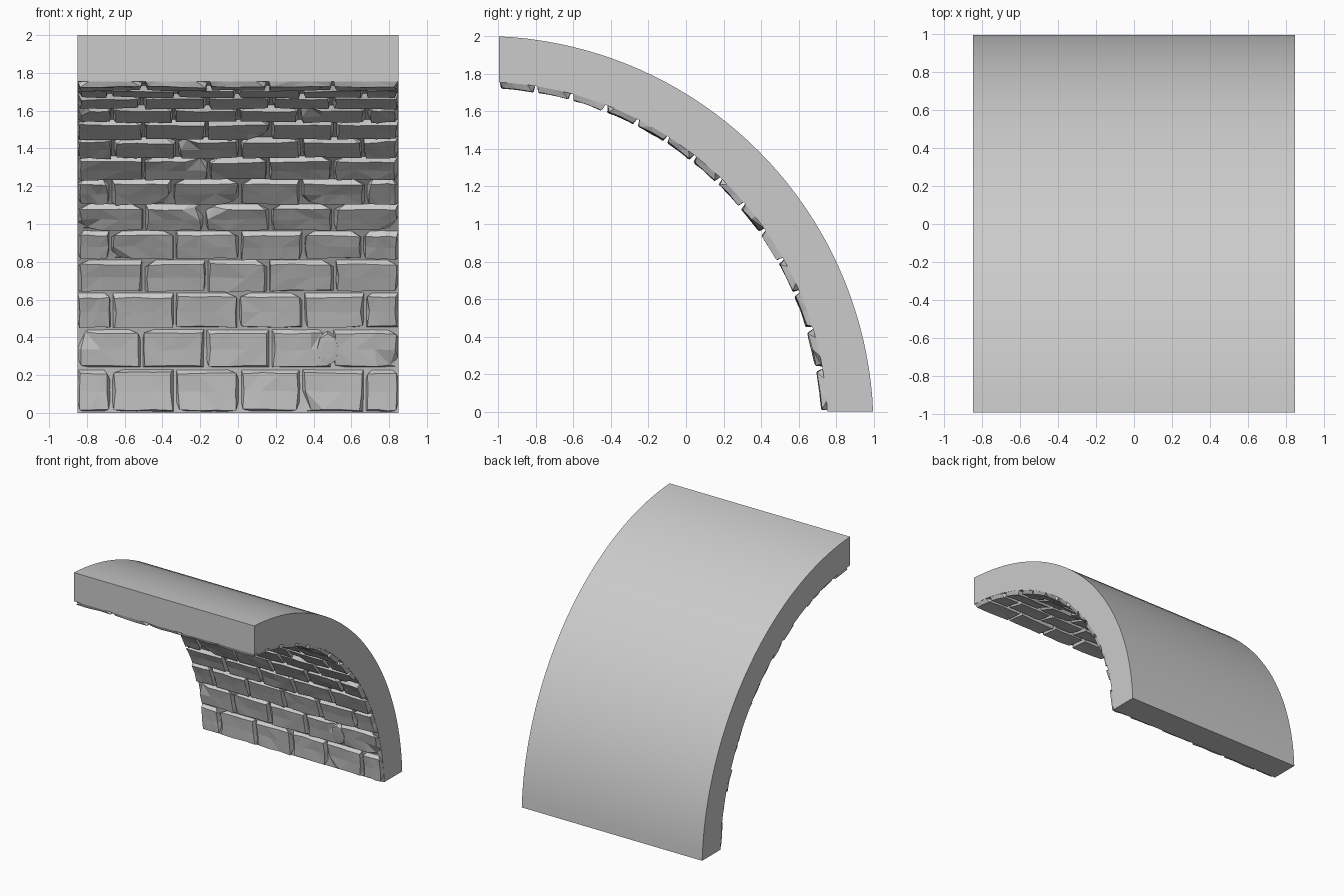
import bpy, bmesh, math, random

if "Cube" in bpy.data.objects:
    bpy.data.objects.remove(bpy.data.objects["Cube"])

random.seed(11)
CY, CZ = -1.093, -0.09           # centre of the arc
FRONT, HALF = -0.995, 0.85       # flat front end, half width
R_OUT, R_GROOVE, R_BRICK = 2.092, 1.848, 1.818

stone = bpy.data.materials.new("grey stone")
stone.diffuse_color = (0.6, 0.6, 0.6, 1)
stone.use_nodes = True
stone.node_tree.nodes["Principled BSDF"].inputs["Base Color"].default_value = stone.diffuse_color


def arc_point(x, a, r):
    """Point on the vault, trimmed to the flat front and bottom ends."""
    lo = math.asin(-CZ / r)
    hi = math.acos((FRONT - CY) / r)
    a = min(max(a, lo), hi)
    return (x, CY + r * math.cos(a), CZ + r * math.sin(a))


def finish(name, bm):
    bmesh.ops.recalc_face_normals(bm, faces=bm.faces)
    mesh = bpy.data.meshes.new(name)
    bm.to_mesh(mesh)
    bm.free()
    mesh.materials.append(stone)
    ob = bpy.data.objects.new(name, mesh)
    bpy.context.collection.objects.link(ob)
    return ob


# Curved wall slab: one ring of four corners per arc step
bm = bmesh.new()
STEPS = 40
rings = []
for i in range(STEPS + 1):
    t = i / STEPS
    ring = []
    for x, r in ((-HALF, R_OUT), (HALF, R_OUT), (HALF, R_GROOVE), (-HALF, R_GROOVE)):
        lo, hi = math.asin(-CZ / r), math.acos((FRONT - CY) / r)
        ring.append(bm.verts.new(arc_point(x, lo + t * (hi - lo), r)))
    rings.append(ring)
for a, b in zip(rings, rings[1:]):
    for k in range(4):
        bm.faces.new((a[k], a[(k + 1) % 4], b[(k + 1) % 4], b[k]))
bm.faces.new(rings[0])
bm.faces.new(rings[-1])
slab = finish("vault_slab", bm)
bpy.context.view_layer.objects.active = slab
slab.select_set(True)
bpy.ops.object.shade_smooth_by_angle(angle=math.radians(30))


def add_brick(bm, x0, x1, a0, a1):
    """Rough hewn brick: base rim in the groove, jittered raised face."""
    nu, nv = 5, 4
    j = lambda s: random.uniform(-s, s)
    tilt_u, tilt_v = j(0.007), j(0.005)
    chip = random.choice([(1, 1), (1, nv - 1), (nu - 1, 1), (nu - 1, nv - 1)] + [None] * 7)
    left, right = (0 if x0 <= -HALF else 0.006), (0 if x1 >= HALF else 0.006)
    bx0, bx1 = x0 + left, x1 - right
    fx0, fx1 = x0 + 0.017 + j(0.005), x1 - 0.017 + j(0.005)
    fa0, fa1 = a0 + 0.009 + j(0.002), a1 - 0.011 + j(0.002)
    grid = []
    for v in range(nv + 1):
        row = []
        for u in range(nu + 1):
            if u in (0, nu) or v in (0, nv):        # rim
                x = bx0 + (bx1 - bx0) * u / nu
                a = a0 + 0.003 + (a1 - a0 - 0.006) * v / nv
                r = R_GROOVE + 0.004
            else:                                   # raised face
                s, t = (u - 1) / (nu - 2), (v - 1) / (nv - 2)
                x = fx0 + (fx1 - fx0) * s + j(0.007)
                a = fa0 + (fa1 - fa0) * t + j(0.0025)
                r = R_BRICK + tilt_u * (s - .5) + tilt_v * (t - .5) + j(0.003)
                if (u, v) == chip:
                    r += 0.022
                    x += 0.03 if u == 1 else -0.03
            row.append(bm.verts.new(arc_point(max(-HALF, min(HALF, x)), a, r)))
        grid.append(row)
    for v in range(nv):
        for u in range(nu):
            q = [grid[v][u], grid[v][u + 1], grid[v + 1][u + 1], grid[v + 1][u]]
            if random.random() < .5:
                q = q[1:] + q[:1]
            bm.faces.new((q[0], q[1], q[2]))
            bm.faces.new((q[0], q[2], q[3]))


# Brick courses in running bond, lining the inside of the vault
course_angles = [.05, .177, .295, .407, .512, .611, .708, .806,
                 .905, 1.0, 1.1, 1.2, 1.305, 1.41, 1.52]
bm = bmesh.new()
PITCH = 0.335
for c, (a0, a1) in enumerate(zip(course_angles, course_angles[1:])):
    inner = [-2, -1, 0, 1, 2] if c % 2 == 0 else [-1.5, -.5, .5, 1.5]
    joints = [k * PITCH + random.uniform(-.012, .012) for k in inner]
    edges = [-HALF] + joints + [HALF]
    for x0, x1 in zip(edges, edges[1:]):
        add_brick(bm, x0, x1, a0, a1)
# Normals of the open shells must point at the arc centre
bm.normal_update()
bricks = finish("brick_courses", bm)
bm = bmesh.new()
bm.from_mesh(bricks.data)
bm.normal_update()
flip = [f for f in bm.faces
        if f.normal.y * (CY - f.calc_center_median().y)
        + f.normal.z * (CZ - f.calc_center_median().z) < -1e-6]
bmesh.ops.reverse_faces(bm, faces=flip)
bm.to_mesh(bricks.data)
bm.free()

# Small round stone set over a joint near the bottom
bm = bmesh.new()
N = 8
for_ring = lambda k, r: [bm.verts.new(arc_point(
    0.475 + 0.06 * k * math.cos(i * math.tau / N),
    0.237 + 0.05 * k * math.sin(i * math.tau / N), r)) for i in range(N)]
loops = [for_ring(1, R_GROOVE), for_ring(.95, R_BRICK - .006), for_ring(.6, R_BRICK - .009)]
for a, b in zip(loops, loops[1:]):
    for i in range(N):
        bm.faces.new((a[i], a[(i + 1) % N], b[(i + 1) % N], b[i]))
bm.faces.new(loops[0])
bm.faces.new(loops[-1])
finish("round_stone", bm)
